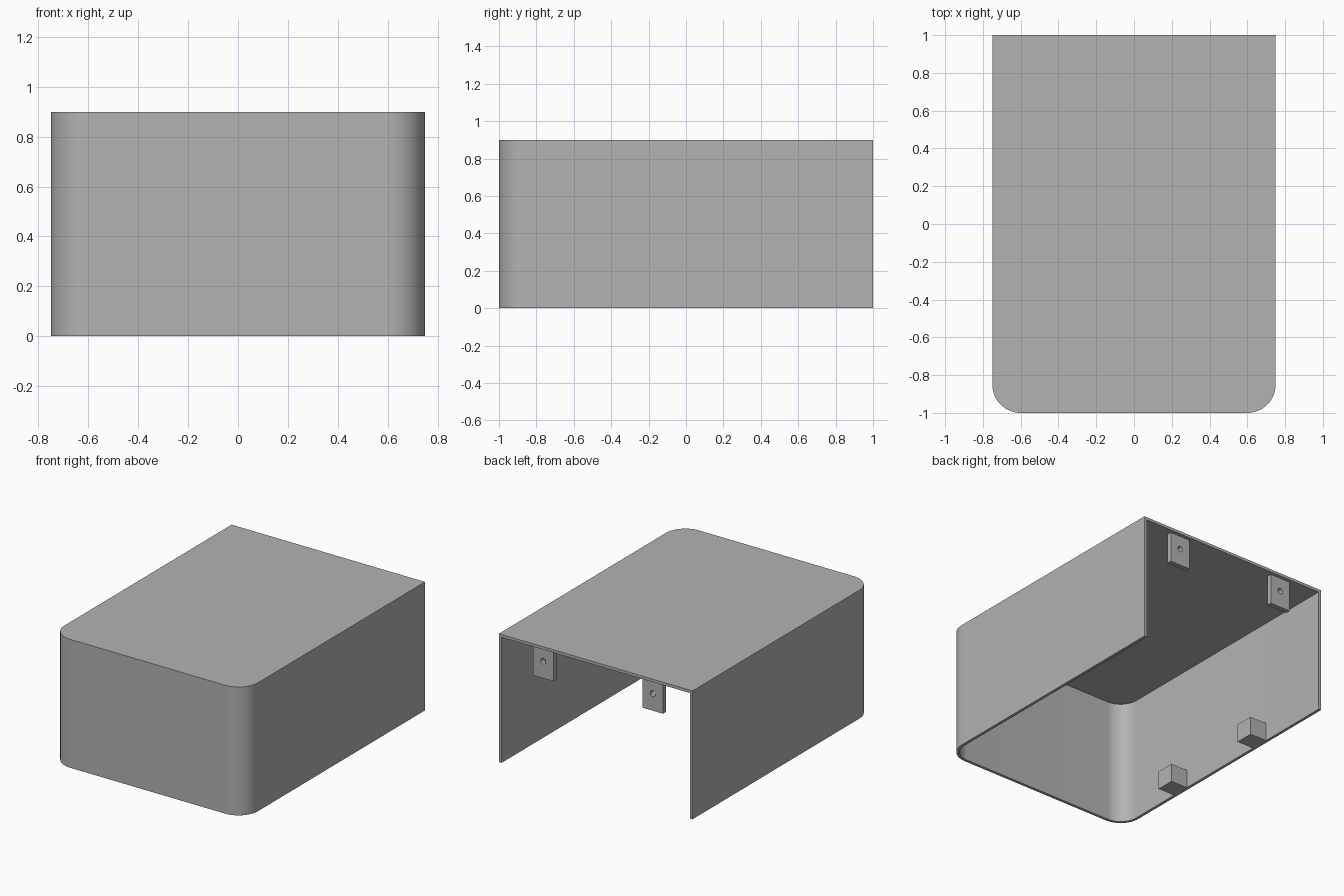
import bpy, bmesh
from math import sin, cos, pi

cube = bpy.data.objects.get("Cube")
if cube:
    bpy.data.objects.remove(cube, do_unlink=True)

HALF_W, HALF_L, HEIGHT = 0.75, 1.0, 0.9
RADIUS, WALL, ARC_STEPS = 0.15, 0.02, 16

grey = bpy.data.materials.new("plain_grey")
grey.use_nodes = True
colour = (0.45, 0.45, 0.45, 1)
grey.diffuse_color = colour
grey.node_tree.nodes["Principled BSDF"].inputs["Base Color"].default_value = colour


def activate(obj):
    bpy.ops.object.select_all(action='DESELECT')
    obj.select_set(True)
    bpy.context.view_layer.objects.active = obj


def apply_modifier(obj, name):
    activate(obj)
    bpy.ops.object.modifier_apply(modifier=name)


def box(name, size, centre):
    bpy.ops.mesh.primitive_cube_add(size=1, location=centre)
    obj = bpy.context.object
    obj.name = name
    obj.scale = size
    bpy.ops.object.transform_apply(location=False, rotation=False, scale=True)
    obj.data.materials.append(grey)
    return obj


# Cover: U-shaped wall with rounded front corners and a roof, open below and behind
def corner(cx, start):
    angles = [start + pi / 2 * i / ARC_STEPS for i in range(ARC_STEPS + 1)]
    return [(cx + RADIUS * cos(a), RADIUS - HALF_L + RADIUS * sin(a)) for a in angles]


path = ([(-HALF_W, HALF_L)] + corner(RADIUS - HALF_W, pi)
        + corner(HALF_W - RADIUS, 1.5 * pi) + [(HALF_W, HALF_L)])
bm = bmesh.new()
low = [bm.verts.new((x, y, 0)) for x, y in path]
high = [bm.verts.new((x, y, HEIGHT)) for x, y in path]
for i in range(len(path) - 1):
    bm.faces.new((low[i], low[i + 1], high[i + 1], high[i]))
bm.faces.new(high)
mesh = bpy.data.meshes.new("cover")
bm.to_mesh(mesh)
bm.free()
cover = bpy.data.objects.new("cover", mesh)
bpy.context.collection.objects.link(cover)
mesh.materials.append(grey)
shell = cover.modifiers.new("shell", 'SOLIDIFY')
shell.thickness = WALL
shell.offset = -1
shell.use_even_offset = True
shell.use_quality_normals = True
apply_modifier(cover, "shell")
bpy.ops.object.shade_smooth_by_angle()

# Drilled tabs hanging from the roof at the open back
TAB_W, TAB_T, TAB_BOTTOM, HOLE_Z = 0.16, 0.035, 0.665, 0.785
tab_y = HALF_L - 0.025 - TAB_T / 2
tab_top = HEIGHT - WALL
for side, label in ((1, "left"), (-1, "right")):
    x = side * 0.425
    tab = box(label + "_tab", (TAB_W, TAB_T, tab_top - TAB_BOTTOM),
              (x, tab_y, (tab_top + TAB_BOTTOM) / 2))
    bpy.ops.mesh.primitive_cylinder_add(vertices=24, radius=0.02, depth=0.2,
                                        location=(x, tab_y, HOLE_Z),
                                        rotation=(pi / 2, 0, 0))
    cutter = bpy.context.object
    cutter.hide_render = True
    hole = tab.modifiers.new("hole", 'BOOLEAN')
    hole.operation = 'DIFFERENCE'
    hole.solver = 'EXACT'
    hole.object = cutter
    apply_modifier(tab, "hole")
    bpy.data.objects.remove(cutter, do_unlink=True)
    bpy.ops.object.shade_smooth_by_angle()

# Mounting blocks inside the right wall, flush with the bottom rim
BLOCK = 0.13
for y, label in ((0.4, "rear"), (-0.4, "front")):
    box(label + "_mounting_block", (BLOCK, BLOCK, BLOCK),
        (WALL - HALF_W + BLOCK / 2, y, BLOCK / 2))
